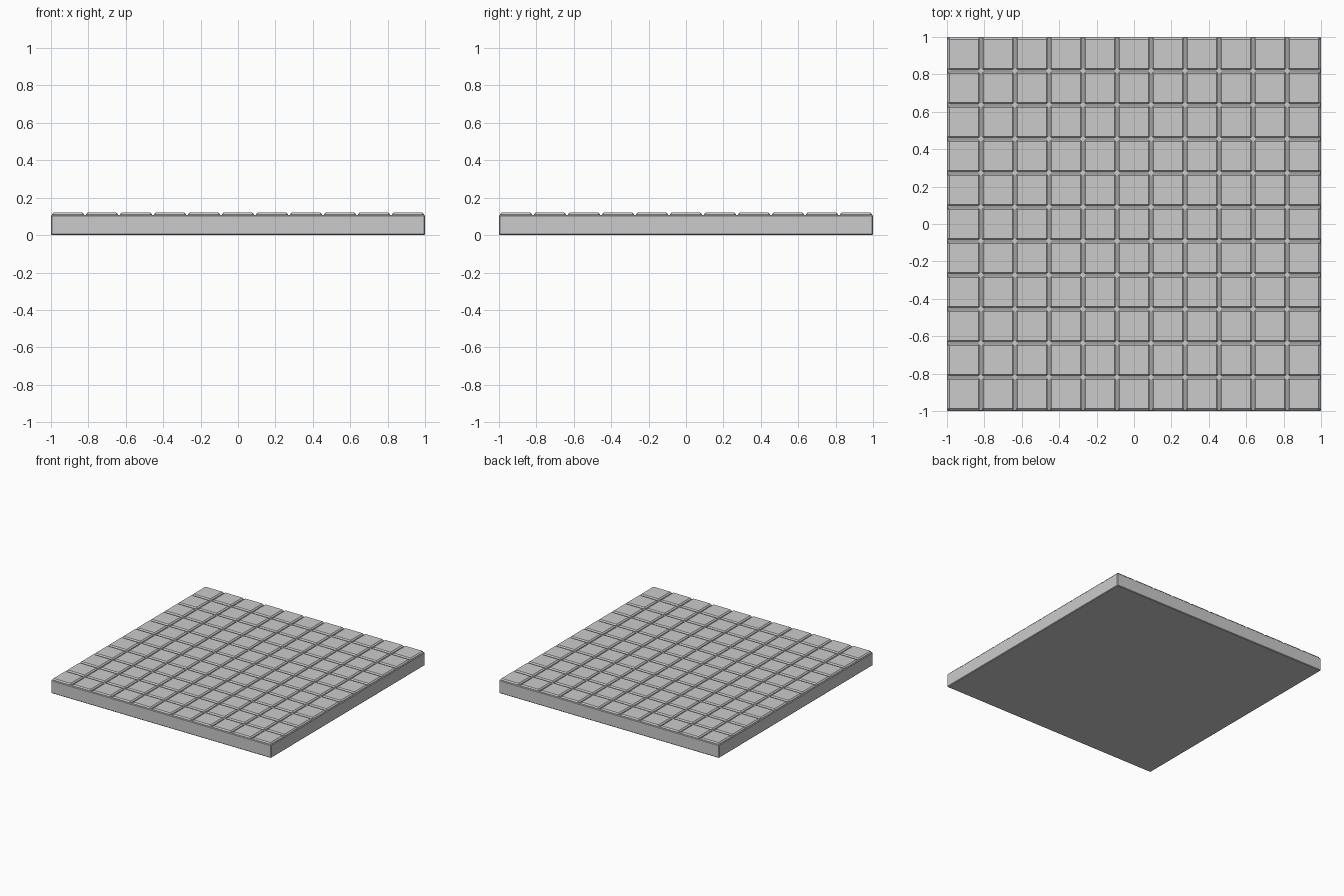
import bpy, bmesh
from mathutils import Matrix

if "Cube" in bpy.data.objects:
    bpy.data.objects.remove(bpy.data.objects["Cube"])

N = 11
PITCH = 2.0 / N
SLAB_H = 0.108
TOP = 0.12


def add_box(bm, center, size, bevel):
    """Add one box with chamfered edges to bm."""
    part = bmesh.new()
    bmesh.ops.create_cube(part, size=1.0, matrix=Matrix.LocRotScale(center, None, size))
    bmesh.ops.bevel(part, geom=part.edges[:], offset=bevel, segments=1,
                    affect='EDGES', profile=0.5)
    mesh = bpy.data.meshes.new("part")
    part.to_mesh(mesh)
    part.free()
    bm.from_mesh(mesh)
    bpy.data.meshes.remove(mesh)


def make_object(name, bm):
    mesh = bpy.data.meshes.new(name)
    bm.to_mesh(mesh)
    bm.free()
    bpy.context.collection.objects.link(bpy.data.objects.new(name, mesh))


# base slab with slightly eased edges
slab = bmesh.new()
add_box(slab, (0, 0, SLAB_H / 2), (2, 2, SLAB_H), 0.005)
make_object("base_slab", slab)

# grid of chamfered square tiles set into the slab
tiles = bmesh.new()
tile_h = 0.03
for i in range(N):
    for j in range(N):
        x = (i - (N - 1) / 2) * PITCH
        y = (j - (N - 1) / 2) * PITCH
        add_box(tiles, (x, y, TOP - tile_h / 2), (0.172, 0.172, tile_h), 0.009)
make_object("floor_tiles", tiles)
